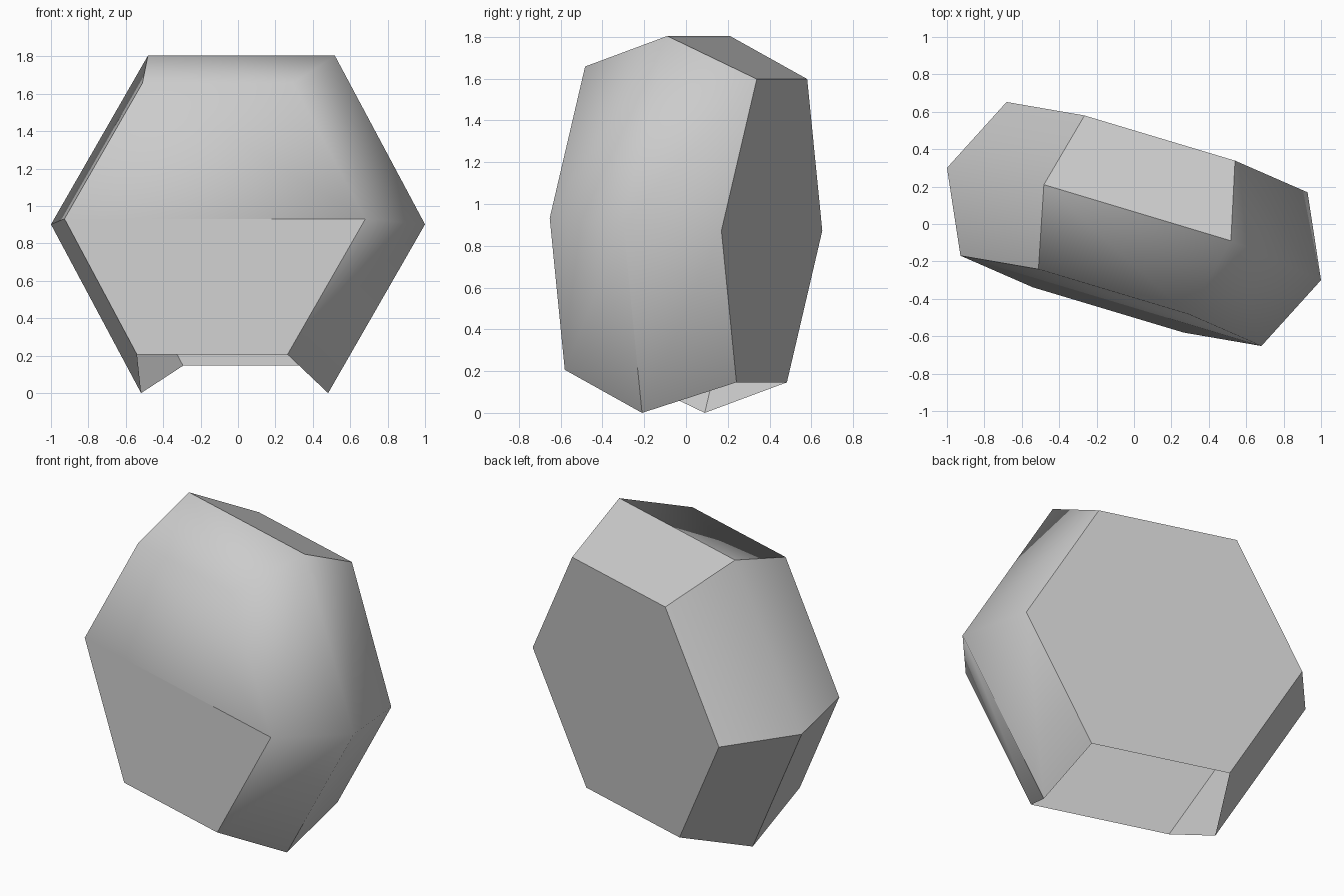
import bpy
import bmesh
from math import cos, sin, pi, radians
from mathutils import Matrix

cube = bpy.data.objects.get("Cube")
if cube:
    bpy.data.objects.remove(cube, do_unlink=True)

# Plain grey stone
stone = bpy.data.materials.new("stone_grey")
stone.use_nodes = True
colour = (0.6, 0.6, 0.6, 1)
stone.diffuse_color = colour
stone.node_tree.nodes["Principled BSDF"].inputs["Base Color"].default_value = colour

SIDES = 6
bm = bmesh.new()

# Three hexagon rings along the depth axis: front rim, wide middle, back rim.
# Corners run side, top, top, side, bottom, bottom.
front, middle, back = rings = [
    [bm.verts.new((r * cos(pi * k / 3), y, r * sin(pi * k / 3))) for k in range(SIDES)]
    for y, r in ((-0.43, 0.84), (0, 1.044), (0.43, 0.84))
]

# Bevelled side walls, left open along the underside
for a, b in zip(rings, rings[1:]):
    for k in range(SIDES):
        if k != 4:
            n = (k + 1) % SIDES
            bm.faces.new((a[k], a[n], b[n], b[k]))

# End caps, each an upper and a lower half
for ring in (front, back):
    bm.faces.new(ring[:4])
    bm.faces.new(ring[3:] + ring[:1])
bmesh.ops.recalc_face_normals(bm, faces=bm.faces)

# Worn, rounded edges; every other edge stays crisp
soft = [(front[0], front[1]), (front[1], front[2]), (front[0], middle[0]),
        (front[1], middle[1]), (middle[0], back[0]), (middle[0], middle[1]),
        (middle[2], middle[3])]
for face in bm.faces:
    face.smooth = True
for edge in bm.edges:
    edge.smooth = any(set(edge.verts) == set(pair) for pair in soft)

# Turn and lean the rock, then stand it on the ground
bm.transform(Matrix.Rotation(radians(-16.7), 4, "Z") @ Matrix.Rotation(radians(-4), 4, "X"))
lowest = min(v.co.z for v in bm.verts)
bm.transform(Matrix.Translation((0, 0, -lowest)))

mesh = bpy.data.meshes.new("rock")
bm.to_mesh(mesh)
bm.free()
mesh.materials.append(stone)
bpy.context.collection.objects.link(bpy.data.objects.new("rock", mesh))
